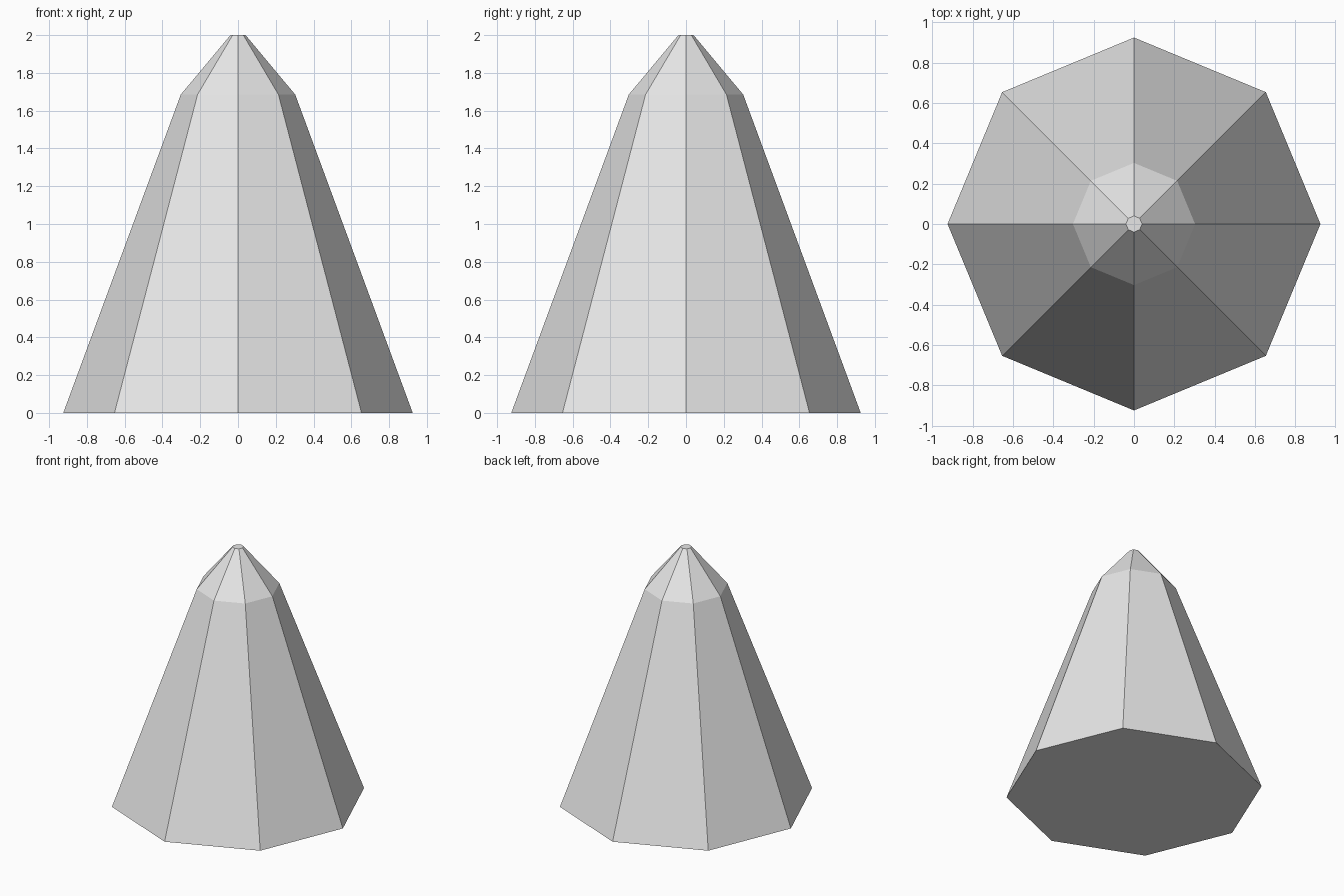
import bpy
import bmesh
from math import cos, sin, tau

cube = bpy.data.objects.get("Cube")
if cube:
    bpy.data.objects.remove(cube, do_unlink=True)

SIDES = 8
# Radius and height of each ring, from the ground up
PROFILE = [(0.925, 0.0), (0.303, 1.685), (0.04, 2.0)]

# Plain light grey
grey = bpy.data.materials.new("light_grey")
grey.use_nodes = True
colour = (0.8, 0.8, 0.8, 1.0)
grey.diffuse_color = colour
grey.node_tree.nodes["Principled BSDF"].inputs["Base Color"].default_value = colour

# Faceted cone with a steep body and a flatter, blunt tip
bm = bmesh.new()
rings = [[bm.verts.new((r * cos(tau * i / SIDES), r * sin(tau * i / SIDES), z))
          for i in range(SIDES)] for r, z in PROFILE]
for low, high in zip(rings, rings[1:]):
    for i in range(SIDES):
        j = (i + 1) % SIDES
        bm.faces.new((low[i], low[j], high[j], high[i]))

# Flat base and top cap
bm.faces.new(rings[0][::-1])
bm.faces.new(rings[-1])
bmesh.ops.recalc_face_normals(bm, faces=bm.faces)

mesh = bpy.data.meshes.new("faceted_cone")
bm.to_mesh(mesh)
bm.free()
mesh.materials.append(grey)
cone = bpy.data.objects.new("faceted_cone", mesh)
bpy.context.collection.objects.link(cone)
